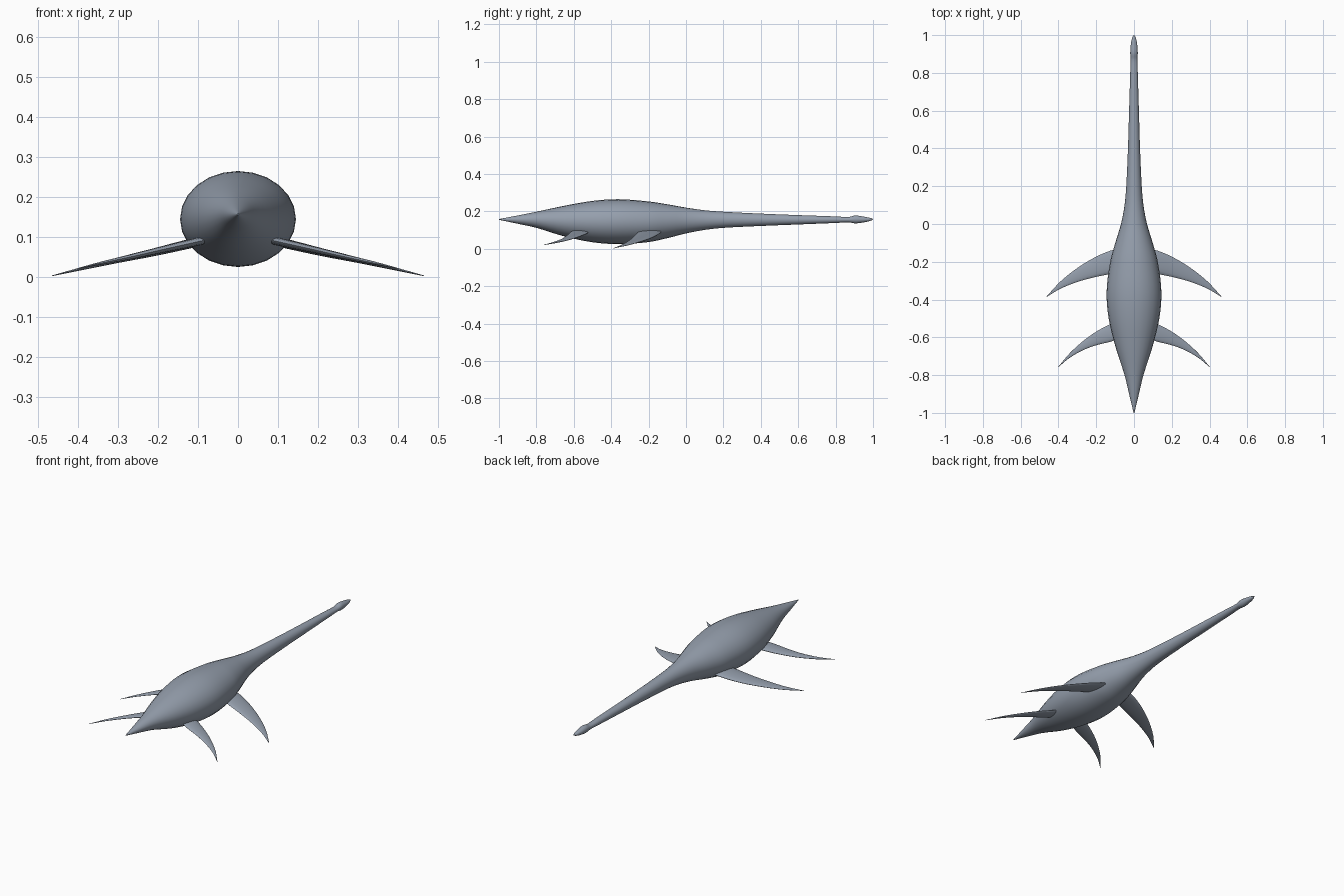
import bpy, bmesh, math
from mathutils import Vector

cube = bpy.data.objects.get("Cube")
if cube:
    bpy.data.objects.remove(cube, do_unlink=True)

# Single skin colour
skin = bpy.data.materials.new("slate_grey_skin")
skin.use_nodes = True
COLOUR = (0.30, 0.345, 0.415, 1)
skin.diffuse_color = COLOUR
skin.node_tree.nodes["Principled BSDF"].inputs["Base Color"].default_value = COLOUR


def spline(stations, steps):
    """Smoothly interpolate stations of any dimension."""
    pts = [Vector(s) for s in stations]
    pts = [pts[0] * 2 - pts[1]] + pts + [pts[-1] * 2 - pts[-2]]
    out = []
    for i in range(1, len(pts) - 2):
        a, b, c, d = pts[i - 1:i + 3]
        h = c[0] - b[0]
        m0 = (c - a) * (h / (c[0] - a[0]))
        m1 = (d - b) * (h / (d[0] - b[0]))
        for k in range(steps):
            t = k / steps
            out.append(b * (2*t**3 - 3*t*t + 1) + m0 * (t**3 - 2*t*t + t)
                       + c * (3*t*t - 2*t**3) + m1 * (t**3 - t*t))
    return out + [pts[-2]]


def loft(name, rings):
    """Skin a list of closed rings and cap both ends."""
    bm = bmesh.new()
    loops = [[bm.verts.new(p) for p in ring] for ring in rings]
    n = len(loops[0])
    for a, b in zip(loops, loops[1:]):
        for i in range(n):
            j = (i + 1) % n
            bm.faces.new((a[i], a[j], b[j], b[i]))
    for end in (loops[0], loops[-1]):
        bm.faces.new(end)
    bmesh.ops.remove_doubles(bm, verts=bm.verts, dist=0.00005)
    bmesh.ops.recalc_face_normals(bm, faces=bm.faces)
    mesh = bpy.data.meshes.new(name)
    bm.to_mesh(mesh)
    bm.free()
    mesh.materials.append(skin)
    obj = bpy.data.objects.new(name, mesh)
    bpy.context.collection.objects.link(obj)
    bpy.ops.object.select_all(action='DESELECT')
    obj.select_set(True)
    bpy.context.view_layer.objects.active = obj
    bpy.ops.object.shade_smooth_by_angle(angle=math.radians(50))


def ellipse(y, width, low, high, n=24):
    mid, half = (low + high) / 2, (high - low) / 2
    return [(width * math.cos(2 * math.pi * i / n), y,
             mid + half * math.sin(2 * math.pi * i / n)) for i in range(n)]


# Tail, trunk, long neck and head: y, half width, underside, back
BODY = [
    (-1.0, 0.002, 0.155, 0.159), (-0.9, 0.026, 0.134, 0.178),
    (-0.8, 0.050, 0.112, 0.198), (-0.65, 0.098, 0.066, 0.230),
    (-0.5, 0.134, 0.035, 0.256), (-0.36, 0.145, 0.025, 0.265),
    (-0.2, 0.126, 0.036, 0.253), (-0.1, 0.099, 0.057, 0.238),
    (0, 0.069, 0.082, 0.220), (0.1, 0.050, 0.101, 0.206),
    (0.2, 0.041, 0.112, 0.198), (0.4, 0.032, 0.122, 0.188),
    (0.6, 0.026, 0.130, 0.180), (0.8, 0.020, 0.138, 0.173),
    (0.87, 0.018, 0.141, 0.170), (0.905, 0.020, 0.136, 0.178),
    (0.95, 0.017, 0.141, 0.172), (0.985, 0.010, 0.149, 0.165),
    (1.0, 0.002, 0.156, 0.160),
]
loft("body", [ellipse(*s) for s in spline(BODY, 4)])


def flipper(name, side, stations):
    """Swept blade; stations are x, leading y, trailing y, z, half thickness."""
    rings = []
    for x, lead, trail, z, thick in spline(stations, 5):
        mid, half = (lead + trail) / 2, (lead - trail) / 2
        rings.append([(side * x, mid + half * math.cos(a), z + thick * math.sin(a))
                      for a in (2 * math.pi * i / 16 for i in range(16))])
    loft(name, rings)


FRONT = [(0.08, -0.13, -0.25, 0.092, 0.012), (0.13, -0.143, -0.265, 0.081, 0.012),
         (0.21, -0.178, -0.282, 0.062, 0.010), (0.30, -0.233, -0.307, 0.042, 0.007),
         (0.39, -0.305, -0.343, 0.021, 0.004), (0.465, -0.386, -0.388, 0.003, 0.001)]
REAR = [(0.07, -0.51, -0.605, 0.095, 0.010), (0.12, -0.527, -0.622, 0.084, 0.010),
        (0.20, -0.570, -0.642, 0.066, 0.008), (0.27, -0.620, -0.668, 0.050, 0.006),
        (0.34, -0.684, -0.708, 0.035, 0.004), (0.402, -0.757, -0.759, 0.021, 0.001)]
for word, sign in (("left", 1), ("right", -1)):
    flipper("front_flipper_" + word, sign, FRONT)
    flipper("rear_flipper_" + word, sign, REAR)
